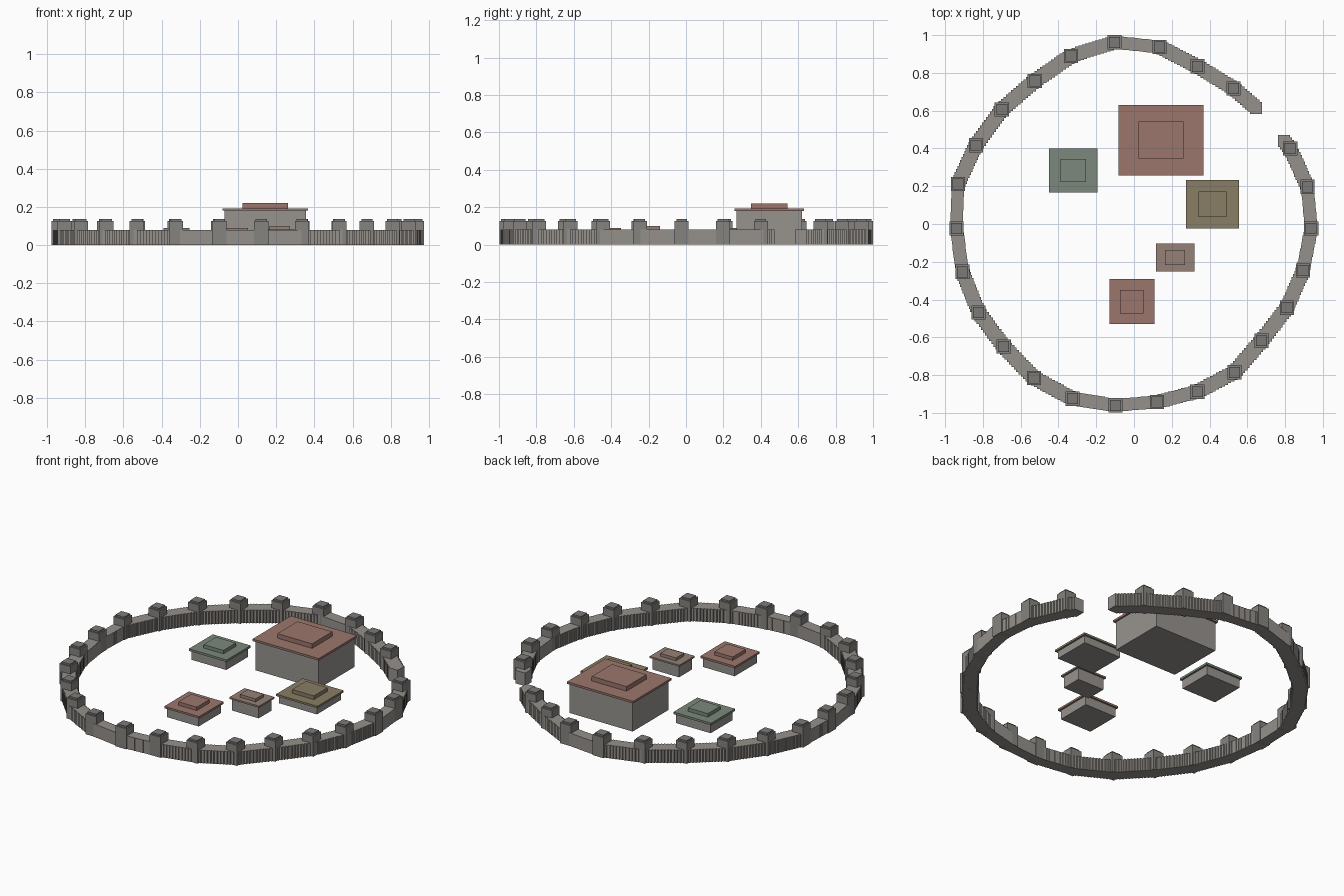
import bpy, bmesh
from mathutils import Vector, Matrix

STONE = (0.30, 0.28, 0.26)
TOWER = (0.235, 0.23, 0.215)
CAP = (0.20, 0.195, 0.185)
HOUSE = (0.31, 0.295, 0.275)


def add_box(bm, cx, cy, sx, sy, z0, z1):
    m = Matrix.Translation((cx, cy, (z0 + z1) / 2)) @ Matrix.Diagonal((sx, sy, z1 - z0, 1))
    bmesh.ops.create_cube(bm, size=1, matrix=m)


def make_object(name, boxes, color):
    bm = bmesh.new()
    for b in boxes:
        add_box(bm, *b)
    mesh = bpy.data.meshes.new(name)
    bm.to_mesh(mesh)
    bm.free()
    ob = bpy.data.objects.new(name, mesh)
    bpy.context.collection.objects.link(ob)
    mat = bpy.data.materials.new(name + "_color")
    mat.diffuse_color = (*color, 1)
    mesh.materials.append(mat)
    return ob


# Wall path, clockwise from one side of the gate gap to the other
path = [(0.795, 0.44), (0.827, 0.40), (0.918, 0.197), (0.938, -0.023), (0.895, -0.247),
        (0.81, -0.443), (0.675, -0.618), (0.532, -0.785), (0.335, -0.888), (0.122, -0.942),
        (-0.098, -0.96), (-0.325, -0.925), (-0.53, -0.815), (-0.69, -0.648),
        (-0.823, -0.468), (-0.908, -0.253), (-0.94, -0.023), (-0.932, 0.212),
        (-0.837, 0.417), (-0.70, 0.607), (-0.525, 0.757), (-0.333, 0.89), (-0.103, 0.962),
        (0.135, 0.937), (0.337, 0.835), (0.527, 0.718), (0.645, 0.615)]

# Curtain wall: short axis-aligned blocks stepped along the path
blocks = []
for a, b in zip(path, path[1:]):
    a, b = Vector(a), Vector(b)
    n = max(2, round((b - a).length / 0.018))
    for i in range(n + 1):
        p = a.lerp(b, i / n)
        blocks.append((p.x, p.y, 0.064, 0.064, 0, 0.08))
make_object("curtain_wall", blocks, STONE)

# Towers with a smaller cap, one at each inner path point
towers, caps = [], []
for x, y in path[1:-1]:
    towers.append((x, y, 0.075, 0.075, 0, 0.126))
    caps.append((x, y, 0.058, 0.058, 0.126, 0.136))
make_object("wall_towers", towers, TOWER)
make_object("tower_caps", caps, CAP)

# Buildings: name, roof centre, roof size, eave z, roof top z, ridge top z, colour
buildings = [
    ("keep", 0.143, 0.444, 0.45, 0.372, 0.18, 0.193, 0.221, (0.33, 0.18, 0.15)),
    ("green_hall", -0.322, 0.283, 0.257, 0.232, 0.056, 0.069, 0.09, (0.20, 0.25, 0.20)),
    ("olive_hall", 0.415, 0.105, 0.28, 0.255, 0.045, 0.057, 0.08, (0.25, 0.21, 0.13)),
    ("small_house", 0.218, -0.177, 0.203, 0.148, 0.072, 0.082, 0.1, (0.30, 0.22, 0.18)),
    ("red_house", -0.011, -0.411, 0.237, 0.238, 0.056, 0.068, 0.089, (0.33, 0.18, 0.15)),
]
for name, x, y, sx, sy, z1, z2, z3, color in buildings:
    make_object(name + "_walls", [(x, y, sx - 0.022, sy - 0.022, 0, z1)], HOUSE)
    make_object(name + "_roof", [(x, y, sx, sy, z1, z2),
                                 (x, y, sx * 0.525, sy * 0.525, z2, z3)], color)
